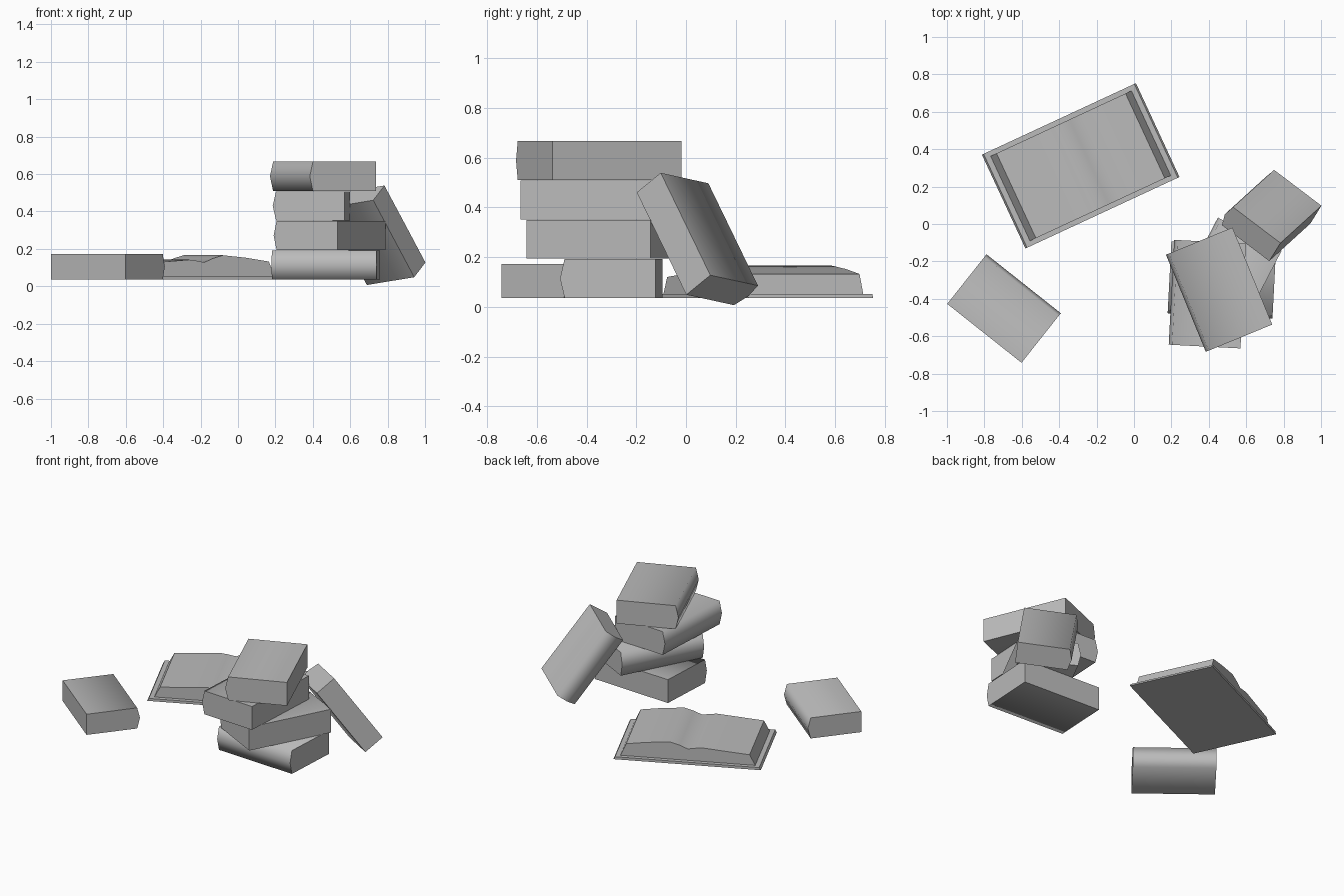
import bpy, bmesh, math
from mathutils import Matrix, Vector

cube = bpy.data.objects.get("Cube")
if cube:
    bpy.data.objects.remove(cube, do_unlink=True)

# One plain grey for everything
grey = bpy.data.materials.new("plain grey")
grey.use_nodes = True
colour = (0.5, 0.5, 0.5, 1)
grey.diffuse_color = colour
grey.node_tree.nodes["Principled BSDF"].inputs["Base Color"].default_value = colour


def prism(name, profile, length, matrix, smooth_angle):
    """Extrude an x-z profile along y, centred, then place it."""
    bm = bmesh.new()
    face = bm.faces.new([bm.verts.new((x, -length / 2, z)) for x, z in profile])
    side = bmesh.ops.extrude_face_region(bm, geom=[face])
    moved = [g for g in side["geom"] if isinstance(g, bmesh.types.BMVert)]
    bmesh.ops.translate(bm, verts=moved, vec=(0, length, 0))
    bmesh.ops.recalc_face_normals(bm, faces=bm.faces[:])
    mesh = bpy.data.meshes.new(name)
    bm.to_mesh(mesh)
    bm.free()
    mesh.materials.append(grey)
    obj = bpy.data.objects.new(name, mesh)
    bpy.context.collection.objects.link(obj)
    obj.matrix_world = matrix
    bpy.ops.object.select_all(action="DESELECT")
    obj.select_set(True)
    bpy.context.view_layer.objects.active = obj
    bpy.ops.object.shade_smooth_by_angle(angle=math.radians(smooth_angle))
    return obj


def closed_book(name, width, length, thick, matrix):
    """Block with a pointed, softly shaded spine on its -x side."""
    w, t, tip = width / 2, thick / 2, 0.018
    profile = [(w, -t), (w, t), (tip - w, t), (-w, 0), (tip - w, -t)]
    return prism(name, profile, length, matrix, 80)


def flat(x, y, z, degrees):
    return Matrix.Translation((x, y, z)) @ Matrix.Rotation(math.radians(degrees), 4, "Z")


# Stack of four books, bottom to top
BASE, THICK = 0.035, 0.158
stack = [("bottom_book", 0.47, -0.30, 87),
         ("second_book", 0.49, -0.303, -27.4),
         ("third_book", 0.392, -0.375, -3),
         ("top_book", 0.455, -0.351, 22.3)]
for i, (name, x, y, turn) in enumerate(stack):
    z = BASE + THICK * (i + 0.5)
    closed_book(name, 0.384, 0.561, THICK - 0.002, flat(x, y, z, turn))

# Smaller book lying alone
SMALL = (0.338, 0.507, 0.138)
closed_book("lone_book", *SMALL, flat(-0.695, -0.452, BASE + SMALL[2] / 2, -128.4))

# Smaller book leaning on the stack
along = Vector((0.432, 0.393, -0.811)).normalized()
across = Vector((0.795, -0.596, 0.124))
across = (across - along * across.dot(along)).normalized()
up = across.cross(along)
lean = Matrix((across, along, up)).transposed().to_4x4()
lean.translation = (0.729, 0.051, 0.2715)
closed_book("leaning_book", *SMALL, lean)

# Open book: thin cover and a page block with a crease between two humps
place = flat(-0.285, 0.311, 0, 24.9)
prism("open_cover", [(-0.454, BASE), (0.454, BASE), (0.444, 0.052), (-0.444, 0.052)],
      0.553, place, 30)
pages = [(-0.415, 0.052), (0.415, 0.052), (0.38, 0.132), (0.25, 0.152), (0.11, 0.166),
         (0.05, 0.149), (0, 0.128), (-0.05, 0.137), (-0.09, 0.142), (-0.38, 0.12)]
prism("open_pages", pages, 0.50, place, 40)
